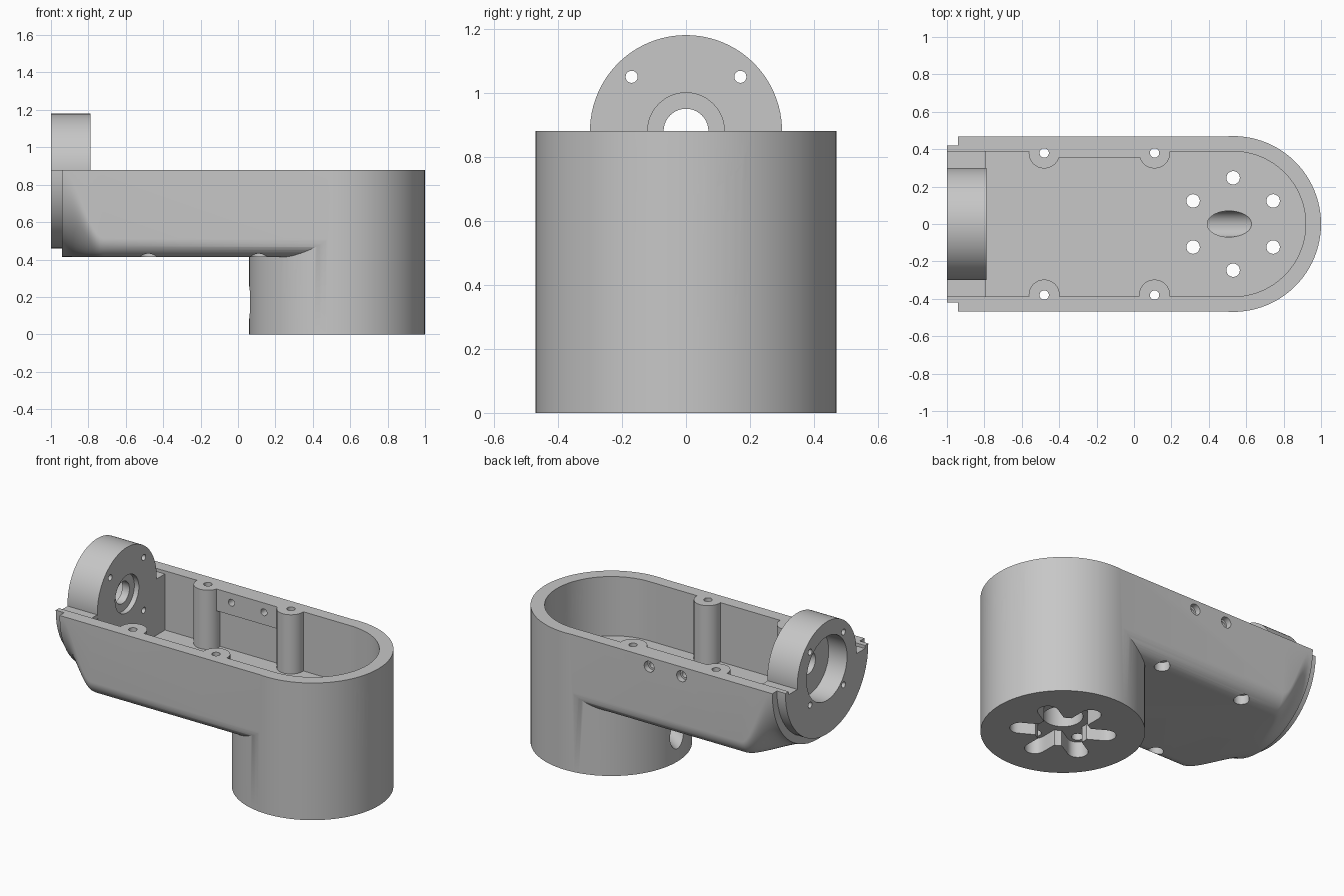
import bpy, bmesh, math
from mathutils import Vector

if "Cube" in bpy.data.objects:
    bpy.data.objects.remove(bpy.data.objects["Cube"], do_unlink=True)

grey = bpy.data.materials.new("plain grey")
grey.use_nodes = True
color = (0.57, 0.57, 0.57, 1)
grey.diffuse_color = color
grey.node_tree.nodes["Principled BSDF"].inputs["Base Color"].default_value = color

TOP, FLOOR, HALF = 0.88, 0.5, 0.467
COLUMN_X, COLUMN_R = 0.53, 0.47


def finish(bm, name):
    bmesh.ops.recalc_face_normals(bm, faces=bm.faces)
    mesh = bpy.data.meshes.new(name)
    bm.to_mesh(mesh)
    bm.free()
    mesh.materials.append(grey)
    obj = bpy.data.objects.new(name, mesh)
    bpy.context.collection.objects.link(obj)
    return obj


def rod(name, start, end, radius, sides=32):
    """Cylinder between two points."""
    a, b = Vector(start), Vector(end)
    bm = bmesh.new()
    bmesh.ops.create_cone(bm, cap_ends=True, segments=sides, radius1=radius,
                          radius2=radius, depth=(b - a).length)
    turn = Vector((0, 0, 1)).rotation_difference(b - a).to_matrix()
    for v in bm.verts:
        v.co = turn @ v.co + (a + b) / 2
    return finish(bm, name)


def along_x(name, x0, x1, radius, sides=32, y=0, z=0):
    """Cylinder along x, placed relative to the bearing axis."""
    return rod(name, (x0, y, TOP + z), (x1, y, TOP + z), radius, sides)


def prism(name, outline, z0, z1):
    """Upright prism over an outline."""
    bm = bmesh.new()
    low = [bm.verts.new((x, y, z0)) for x, y in outline]
    high = [bm.verts.new((x, y, z1)) for x, y in outline]
    for i in range(len(low)):
        j = (i + 1) % len(low)
        bm.faces.new((low[i], low[j], high[j], high[i]))
    bm.faces.new(low)
    bm.faces.new(high)
    return finish(bm, name)


def box(name, low, high):
    (x0, y0, z0), (x1, y1, z1) = low, high
    return prism(name, [(x0, y0), (x1, y0), (x1, y1), (x0, y1)], z0, z1)


def trough(name, sections, roof, steps=14):
    """Loft of square-topped sections with rounded lower corners."""
    bm = bmesh.new()
    rings = []
    for x, half, radius in sections:
        ring = [bm.verts.new((x, -half, roof))]
        for side in (-1, 1):
            for i in range(steps + 1):
                t = i / steps if side < 0 else 1 - i / steps
                a = t * math.pi / 2
                ring.append(bm.verts.new((x, side * (half - radius + radius * math.cos(a)),
                                          TOP - half + radius - radius * math.sin(a))))
        ring.append(bm.verts.new((x, half, roof)))
        rings.append(ring)
    for a, b in zip(rings, rings[1:]):
        for i in range(len(a)):
            j = (i + 1) % len(a)
            bm.faces.new((a[i], a[j], b[j], b[i]))
    bm.faces.new(rings[0])
    bm.faces.new(rings[-1])
    return finish(bm, name)


def combine(tool, operation):
    mod = housing.modifiers.new(operation, "BOOLEAN")
    mod.operation, mod.solver, mod.object = operation, "EXACT", tool
    bpy.context.view_layer.objects.active = housing
    bpy.ops.object.modifier_apply(modifier=mod.name)
    bpy.data.objects.remove(tool, do_unlink=True)


def add(tool):
    combine(tool, "UNION")


def cut(tool):
    combine(tool, "DIFFERENCE")


# Arm: stepped lip, then a half-round end easing into a filleted box
sections = [(-1.01, 0.42, 0.415), (-0.94, 0.42, 0.415)]
for i in range(13):
    t = i / 12
    ease = t * t * (3 - 2 * t)
    sections.append((-0.94 + 0.22 * t, HALF, 0.46 - 0.36 * ease))
sections.append((COLUMN_X, HALF, 0.1))
housing = trough("arm_housing", sections, TOP + 0.02)

# Round column
add(rod("column", (COLUMN_X, 0, 0), (COLUMN_X, 0, TOP + 0.03), COLUMN_R, 96))

# Open cavity with a round end
cavity = [(-0.79, 0.388), (-0.79, -0.388)]
for i in range(49):
    a = math.pi * (i / 48 - 0.5)
    cavity.append((COLUMN_X + 0.388 * math.cos(a), 0.388 * math.sin(a)))
cut(prism("cavity", cavity, FLOOR, 1.3))

# Screw bosses and thickened wall pad, trimmed level with the rim
bosses = [(x, y) for x in (-0.48, 0.11) for y in (-0.38, 0.38)]
for x, y in bosses:
    add(rod("boss", (x, y, FLOOR - 0.01), (x, y, TOP + 0.01), 0.083))
add(box("wall_pad", (-0.45, 0.355, 0.74), (0.08, 0.42, TOP + 0.015)))
cut(box("rim_trim", (-2, -1, TOP), (2, 1, 1.5)))

# Lowered end block carrying the bearing flange
cut(box("end_step", (-1.1, -0.387, 0.86), (-0.78, 0.387, 1)))
add(along_x("bearing_flange", -1.02, -0.788, 0.3, 96))
cut(box("end_trim", (-1.5, -1, 0), (-1, 1, 1.5)))

# Flange pockets, bore and bolt circles
cut(along_x("outer_pocket", -1.1, -0.87, 0.205, 64))
cut(along_x("inner_pocket", -0.82, -0.7, 0.12, 48))
cut(along_x("bore", -1.12, -0.72, 0.07, 40))
for i in range(4):
    a = i * math.pi / 2
    cut(along_x("bolt_hole", -1.1, -0.7, 0.033, 24, 0.152 * math.cos(a), 0.152 * math.sin(a)))
    a += math.pi / 4
    cut(along_x("rim_hole", -1.1, -0.7, 0.019, 20, 0.24 * math.cos(a), 0.24 * math.sin(a)))

# Half-round notch in the column rim
cut(along_x("rim_notch", 0.7, 1.2, 0.2, 64, z=0.001))

# Screw holes through the bosses and the pad
for x, y in bosses:
    cut(rod("screw_hole", (x, y, 0.3), (x, y, 1), 0.025, 20))
    cut(rod("counterbore", (x, y, 0.3), (x, y, 0.47), 0.045, 24))
for x in (-0.295, -0.065):
    cut(rod("side_hole", (x, 0.3, 0.82), (x, 0.6, 0.82), 0.022, 20))
    cut(rod("side_counterbore", (x, 0.43, 0.82), (x, 0.61, 0.82), 0.035, 20))

# Flower-shaped recess in the column base: six radial slots around a disc
LOBE, REACH = 0.06, 0.247
flower = []
for i in range(240):
    a = 2 * math.pi * i / 240
    off = abs((a % (math.pi / 3)) - math.pi / 6)
    side = LOBE / max(math.sin(off), 0.001)
    if side * math.cos(off) > REACH:
        side = REACH * math.cos(off) + math.sqrt(LOBE ** 2 - (REACH * math.sin(off)) ** 2)
    r = max(0.16, side)
    flower.append((COLUMN_X + r * math.cos(a), r * math.sin(a)))
cut(prism("flower_recess", flower, -0.1, 0.1))

# Central bore and motor holes
cut(rod("central_bore", (COLUMN_X, 0, 0.05), (COLUMN_X, 0, 0.22), 0.115, 48))
for i in range(6):
    a = math.pi / 6 + i * math.pi / 3
    x, y = COLUMN_X + REACH * math.cos(a), REACH * math.sin(a)
    cut(rod("motor_hole", (x, y, 0.05), (x, y, 0.7), 0.036, 24))

# Slanted cable tunnel from the cavity floor to the column side
start, end = Vector((0.06, 0, 0.17)), Vector((0.51, 0, FLOOR))
reach = (end - start) * 0.4
cut(rod("cable_tunnel", start - reach, end + reach, 0.07, 40))

# Smooth shading with crisp edges
bpy.ops.object.select_all(action="DESELECT")
housing.select_set(True)
bpy.context.view_layer.objects.active = housing
bpy.ops.object.shade_smooth_by_angle(angle=math.radians(30))
